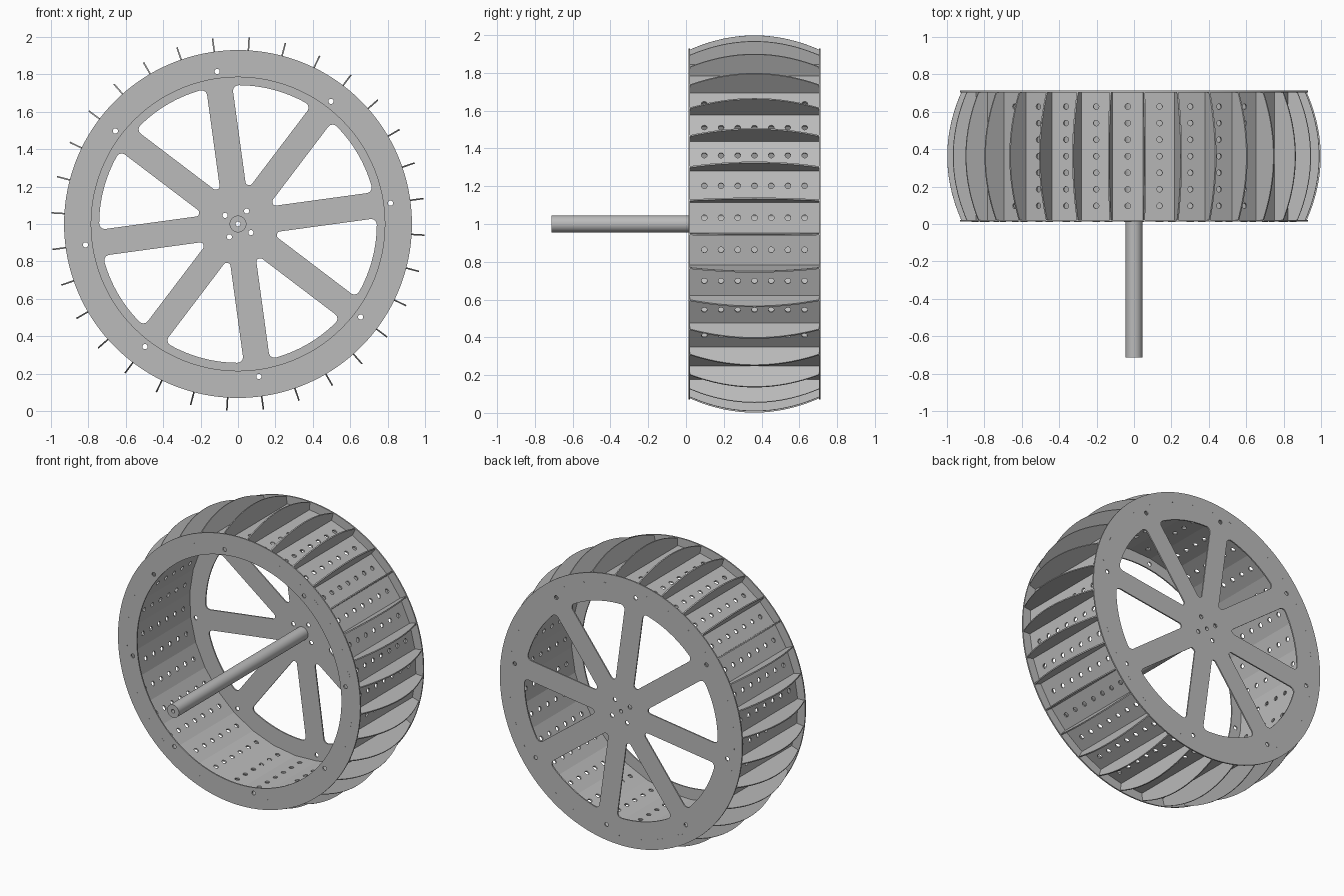
import bpy
import math
from math import radians, sin, cos, asin, pi
from mathutils import Matrix

cube = bpy.data.objects.get("Cube")
if cube:
    bpy.data.objects.remove(cube, do_unlink=True)

# Dimensions
COUNT = 32
STEP = 2 * pi / COUNT
OUTER, DRUM = 0.93, 0.865
MID_Y, HALF_W = 0.3625, 0.341
PLATE_T = 0.009
PANEL_T = 0.01
SPOKE_TURN = radians(7.8)

metal = bpy.data.materials.new("brushed_grey_metal")
metal.use_nodes = True
GREY = (0.5, 0.5, 0.5, 1)
metal.diffuse_color = GREY
metal.node_tree.nodes["Principled BSDF"].inputs["Base Color"].default_value = GREY


def arc(cx, cy, r, a, b, n):
    return [(cx + r * cos(a + (b - a) * i / n), cy + r * sin(a + (b - a) * i / n))
            for i in range(n + 1)]


def circle(cx, cy, r, n=16):
    return arc(cx, cy, r, 0, 2 * pi, n)[:-1]


def ring_of_holes(radius, count, start, r):
    angles = [start + 2 * pi * i / count for i in range(count)]
    return [circle(radius * cos(a), radius * sin(a), r) for a in angles]


def sheet(name, outlines, thickness):
    """Flat sheet cut from an outline with holes, thickness along local z."""
    curve = bpy.data.curves.new(name, 'CURVE')
    curve.dimensions = '2D'
    curve.fill_mode = 'BOTH'
    curve.extrude = thickness / 2
    for points in outlines:
        spline = curve.splines.new('POLY')
        spline.points.add(len(points) - 1)
        for p, (x, y) in zip(spline.points, points):
            p.co = (x, y, 0, 1)
        spline.use_cyclic_u = True
    temp = bpy.data.objects.new(name + "_outline", curve)
    bpy.context.collection.objects.link(temp)
    graph = bpy.context.evaluated_depsgraph_get()
    mesh = bpy.data.meshes.new_from_object(temp.evaluated_get(graph))
    mesh.name = name
    bpy.data.objects.remove(temp, do_unlink=True)
    bpy.data.curves.remove(curve)
    mesh.materials.clear()
    mesh.materials.append(metal)
    mesh.shade_smooth()
    mesh.set_sharp_from_angle(angle=radians(30))
    return mesh


def place(name, mesh, matrix):
    obj = bpy.data.objects.new(name, mesh)
    bpy.context.collection.objects.link(obj)
    obj.matrix_world = matrix
    return obj


def window(turn, rim=0.742, half=0.07, f=0.02, g=0.03):
    """Rounded opening between two parallel-sided spokes."""
    wedge = pi / 8
    side = wedge + pi / 2
    lean = wedge - asin((half + g) / (rim - g))
    ox, oy = (rim - g) * cos(lean), (rim - g) * sin(lean)
    pts = arc((half + f) / sin(wedge), 0, f, side, 2 * pi - side, 8)
    pts += arc(ox, -oy, g, -side, -lean, 8)
    pts += arc(0, 0, rim, -lean, lean, 16)[1:-1]
    pts += arc(ox, oy, g, lean, side, 8)
    c, s = cos(turn), sin(turn)
    return [(x * c - y * s, x * s + y * c) for x, y in pts]


upright = Matrix.Rotation(pi / 2, 4, 'X')
axle = Matrix.Translation((0, 0, 1))


def at_y(y):
    return Matrix.Translation((0, y, 1)) @ upright


# Side plates: open ring in front, spoked disc behind
rim_edge = circle(0, 0, OUTER, 128)
rim_holes = ring_of_holes(0.823, 8, SPOKE_TURN, 0.014)
front = sheet("front_ring", [rim_edge, circle(0, 0, 0.785, 128)] + rim_holes, PLATE_T)
place("front_ring", front, at_y(MID_Y - HALF_W - PLATE_T / 2))

windows = [window(SPOKE_TURN + (i + 0.5) * pi / 4) for i in range(8)]
hub_holes = ring_of_holes(0.083, 4, radians(56), 0.014)
back = sheet("spoked_plate",
             [rim_edge, circle(0, 0, 0.044, 32)] + rim_holes + windows + hub_holes, PLATE_T)
place("spoked_plate", back, at_y(MID_Y + HALF_W + PLATE_T / 2))

# Hollow axle shaft
shaft = sheet("axle_shaft", [circle(0, 0, 0.045, 32), circle(0, 0, 0.013)], 1.425)
place("axle_shaft", shaft, at_y(0))

# Drum panel: perforated rectangle with an end tab through each side plate
hw = DRUM * math.tan(STEP / 2)
tab = HALF_W + PLATE_T + 0.0005
half_outline = [(hw, HALF_W), (0.02, HALF_W), (0.02, tab)]
right = [(x, -y) for x, y in reversed(half_outline)] + half_outline
outline = right + [(-x, y) for x, y in reversed(right)]
perforations = [circle(0, 0.0885 * i, 0.015) for i in range(-3, 4)]
panel = sheet("drum_panel", [outline] + perforations, PANEL_T)

# Paddle: radial blade with a bowed outer edge
bow = [(OUTER - 0.005 + 0.075 * (1 - t * t), HALF_W * t)
       for t in (i / 12 for i in range(-12, 13))]
blade = sheet("paddle", [[(DRUM, -HALF_W)] + bow + [(DRUM, HALF_W)]], 0.008)

for i in range(COUNT):
    a = radians(-2.2) + i * STEP
    spin = axle @ Matrix.Rotation(a, 4, 'Y')
    place(f"drum_panel_{i + 1}", panel, spin @ Matrix.Translation((0, MID_Y, DRUM)))
    spin = axle @ Matrix.Rotation(a + STEP / 2 - pi / 2, 4, 'Y')
    place(f"paddle_{i + 1}", blade, spin @ Matrix.Translation((0, MID_Y, 0)))
